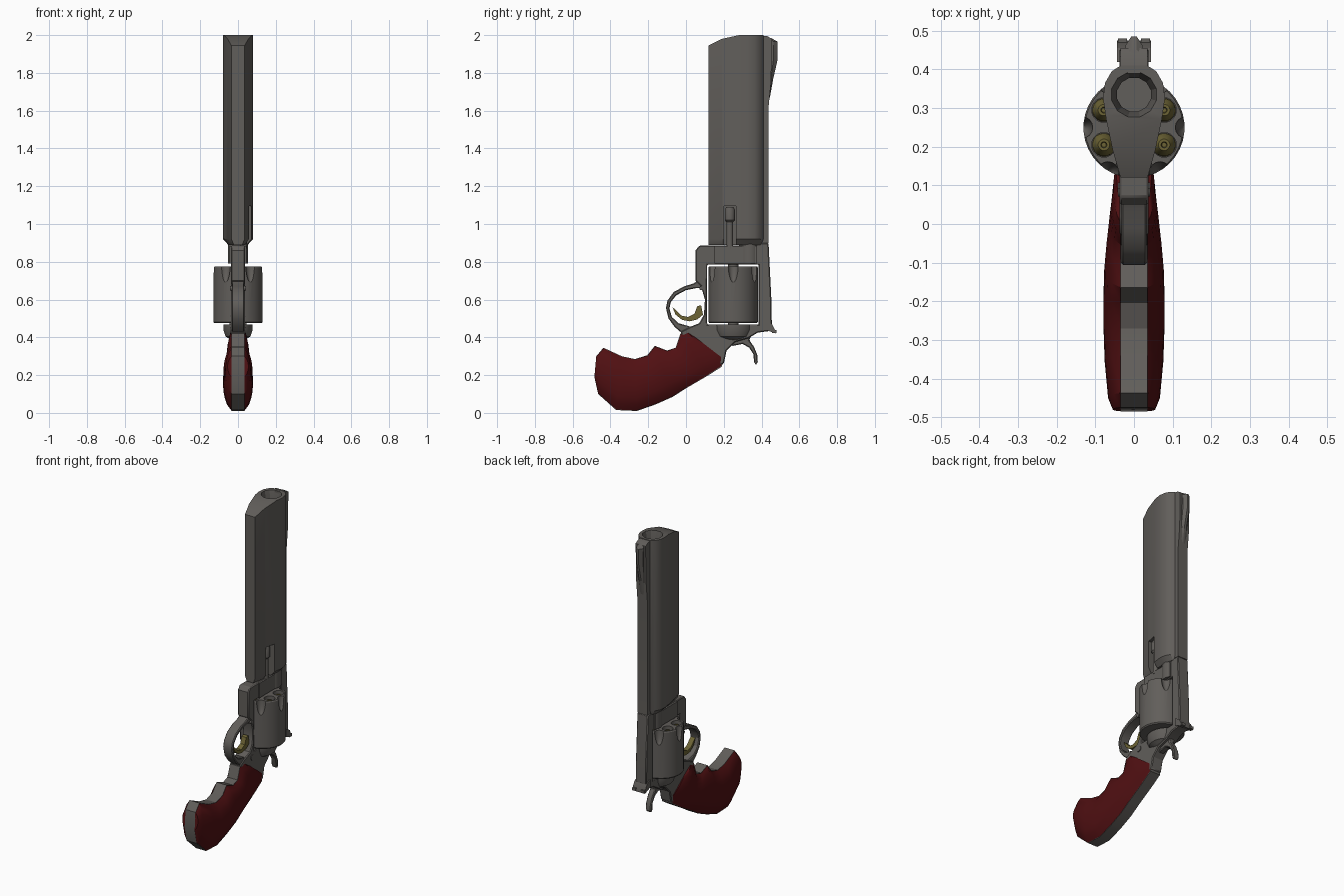
import bpy, bmesh, math
from mathutils import Matrix, Vector

if "Cube" in bpy.data.objects:
    bpy.data.objects.remove(bpy.data.objects["Cube"], do_unlink=True)


def material(name, rgb):
    m = bpy.data.materials.new(name)
    m.use_nodes = True
    m.diffuse_color = (*rgb, 1)
    bsdf = m.node_tree.nodes["Principled BSDF"]
    bsdf.inputs["Base Color"].default_value = (*rgb, 1)
    bsdf.inputs["Roughness"].default_value = 0.6
    return m


STEEL = material("gunmetal", (0.12, 0.112, 0.103))
RED = material("dark_red_wood", (0.08, 0.005, 0.006))
BRASS = material("dull_brass", (0.15, 0.125, 0.035))
parts = []


def finish(name, bm, mat):
    bmesh.ops.recalc_face_normals(bm, faces=bm.faces)
    me = bpy.data.meshes.new(name)
    bm.to_mesh(me)
    bm.free()
    me.materials.append(mat)
    ob = bpy.data.objects.new(name, me)
    bpy.context.collection.objects.link(ob)
    parts.append(ob)
    return ob


def loft(name, rings, mat=STEEL):
    """Skin closed rings of equal length and cap both ends."""
    bm = bmesh.new()
    loops = [[bm.verts.new(p) for p in r] for r in rings]
    n = len(loops[0])
    for a, b in zip(loops, loops[1:]):
        for i in range(n):
            j = (i + 1) % n
            bm.faces.new((a[i], a[j], b[j], b[i]))
    bm.faces.new(loops[0][::-1])
    bm.faces.new(loops[-1])
    return finish(name, bm, mat)


def plate(name, profile, half, mat=STEEL, x=0):
    """Side profile (y, z) extruded across x."""
    return loft(name, [[(x + s * half, y, z) for y, z in profile] for s in (-1, 1)], mat)


def box(y0, y1, z0, z1):
    return [(y0, z0), (y1, z0), (y1, z1), (y0, z1)]


def turned(name, profile, x, y, mat=STEEL, sides=24, sx=1):
    """Stack of (radius, z) circles around a vertical axis."""
    turn = [math.tau * (i + 0.5) / sides for i in range(sides)]
    return loft(name, [[(x + sx * r * math.cos(t), y + r * math.sin(t), z) for t in turn]
                       for r, z in profile], mat)


def cut(ob, cutter):
    mod = ob.modifiers.new("cut", "BOOLEAN")
    mod.object = cutter
    mod.solver = "EXACT"
    bpy.context.view_layer.objects.active = ob
    bpy.ops.object.modifier_apply(modifier=mod.name)
    parts.remove(cutter)
    bpy.data.objects.remove(cutter, do_unlink=True)


def soften(ob, width):
    mod = ob.modifiers.new("soft_edges", "BEVEL")
    mod.width = width
    mod.segments = 1
    mod.limit_method = "ANGLE"
    mod.angle_limit = math.radians(50)


# Barrel: teardrop section, sloped muzzle, bore and ejector rod notch
BORE_Y = 0.335
half = [(0.035, 0.12), (0.055, 0.19), (0.072, 0.27), (0.08, 0.325),
        (0.075, 0.365), (0.058, 0.395), (0.035, 0.41)]
section = half + [(-x, y) for x, y in reversed(half)]
barrel = loft("barrel", [[(x * s, y, z) for x, y in section]
                         for s, z in ((0.65, 0.89), (1, 0.92), (1, 2.0))])
cut(barrel, plate("muzzle_cutter", [(0.05, 1.91), (0.12, 1.945), (0.19, 1.98), (0.28, 2.0),
                                    (0.28, 2.1), (0.05, 2.1)], 0.2))
cut(barrel, turned("bore_cutter", [(0.045, 1.3), (0.045, 1.93), (0.062, 2.01)], 0, BORE_Y, sides=12))
cut(barrel, plate("notch_cutter", box(0.2, 0.265, 0.85, 1.095), 0.06, x=0.06))

# Ejector rod with its knob, in the notch
turned("ejector_rod", [(0.018, 0.87), (0.018, 1.01), (0.027, 1.02), (0.027, 1.075),
                       (0.02, 1.09)], 0.03, 0.232, sides=16)

# Sighting rib, front sight and rear sight
plate("top_rib", [(0.39, 0.9), (0.437, 0.9), (0.437, 1.62), (0.45, 1.75), (0.455, 1.98),
                  (0.43, 1.995), (0.39, 1.998)], 0.035)
blade = [(0.43, 1.62), (0.446, 1.68), (0.462, 1.77), (0.485, 1.87), (0.485, 1.965),
         (0.45, 1.985), (0.43, 1.99)]
loft("front_sight", [[(x, 0.43 + (y - 0.43) * k, z) for y, z in blade]
                     for x, k in ((-0.022, 0.6), (-0.007, 1), (0.007, 1), (0.022, 0.6))])
plate("rear_sight", [(0.42, 0.44), (0.475, 0.42), (0.475, 0.43), (0.455, 0.47), (0.42, 0.49)], 0.044)
for s in (-1, 1):
    plate("rear_sight_ear", box(0.455, 0.48, 0.423, 0.44), 0.012, x=s * 0.03)

# Frame with the cylinder window cut out
frame = plate("frame", [(-0.03, 0.43), (0.0, 0.36), (0.17, 0.25), (0.2, 0.26), (0.215, 0.33),
                        (0.26, 0.375), (0.33, 0.395), (0.38, 0.425), (0.455, 0.435),
                        (0.452, 0.6), (0.437, 0.9), (0.38, 0.9), (0.37, 0.885), (0.07, 0.885),
                        (0.05, 0.86), (0.05, 0.7), (0.08, 0.67), (0.1, 0.6), (0.095, 0.52),
                        (0.07, 0.475), (0.02, 0.455)], 0.038)
cut(frame, plate("window_cutter", box(0.112, 0.385, 0.468, 0.785), 0.2))
soften(frame, 0.008)
plate("crane", box(0.15, 0.375, 0.79, 0.883), 0.046)
turned("barrel_shank", [(0.055, 0.79), (0.055, 0.9)], 0, BORE_Y, sides=16)

# Recoil shield behind the cylinder
turned("recoil_shield", [(0.045, 0.385), (0.085, 0.405), (0.1, 0.44), (0.1, 0.467)], 0, 0.25, sx=0.78)

# Cylinder: six flutes between six chambers with cartridges
AXIS_Y = 0.25
cylinder = turned("cylinder", [(0.126, 0.475), (0.131, 0.482), (0.131, 0.77), (0.127, 0.776)],
                  0, AXIS_Y, sides=36)
for i in range(6):
    a = math.radians(60 * i)
    bm = bmesh.new()
    bmesh.ops.create_uvsphere(bm, u_segments=16, v_segments=12, radius=1)
    bmesh.ops.transform(bm, verts=bm.verts, matrix=Matrix.Translation(
        (0.135 * math.cos(a), AXIS_Y + 0.135 * math.sin(a), 0.8)) @ Matrix.Diagonal((0.029, 0.029, 0.11, 1)))
    cut(cylinder, finish("flute_cutter", bm, STEEL))
    a += math.radians(30)
    x, y = 0.09 * math.cos(a), AXIS_Y + 0.09 * math.sin(a)
    cut(cylinder, turned("chamber_cutter", [(0.032, 0.72), (0.032, 0.8)], x, y, sides=16))
    turned("cartridge", [(0.031, 0.715), (0.029, 0.735), (0.015, 0.762), (0.008, 0.762),
                         (0.006, 0.75)], x, y, BRASS, 16)
turned("cylinder_pin", [(0.028, 0.46), (0.028, 0.79)], 0, AXIS_Y, sides=16)

# Trigger guard and trigger
outer = [(0.07, 0.705), (0.04, 0.685), (-0.01, 0.67), (-0.065, 0.64), (-0.098, 0.595),
         (-0.106, 0.555), (-0.093, 0.5), (-0.06, 0.455), (-0.025, 0.425)]
inner = [(0.085, 0.66), (0.05, 0.66), (0.0, 0.65), (-0.052, 0.622), (-0.08, 0.587),
         (-0.088, 0.553), (-0.075, 0.508), (-0.04, 0.475), (0.03, 0.455)]
soften(plate("trigger_guard", outer + inner[::-1], 0.033), 0.005)
plate("trigger", [(-0.072, 0.56), (-0.055, 0.52), (-0.02, 0.492), (0.02, 0.485), (0.06, 0.495),
                  (0.09, 0.52), (0.08, 0.57), (0.06, 0.565), (0.045, 0.525), (0.01, 0.508),
                  (-0.025, 0.515), (-0.055, 0.545)], 0.016, BRASS)

# Hammer with curved spur
soften(plate("hammer", [(0.22, 0.36), (0.25, 0.355), (0.3, 0.365), (0.335, 0.345), (0.357, 0.31),
                        (0.36, 0.27), (0.37, 0.252), (0.38, 0.27), (0.378, 0.305),
                        (0.36, 0.35), (0.335, 0.385), (0.35, 0.42), (0.26, 0.42)], 0.019), 0.005)

# Grip: stations of (upper point, lower point, bulge) shared by core and panels
stations = [((-0.475, 0.30), (-0.485, 0.19), 0.022), ((-0.437, 0.345), (-0.465, 0.10), 0.034),
            ((-0.34, 0.30), (-0.37, 0.015), 0.043), ((-0.27, 0.285), (-0.26, 0.01), 0.046),
            ((-0.205, 0.305), (-0.16, 0.045), 0.046), ((-0.165, 0.355), (-0.07, 0.085), 0.044),
            ((-0.10, 0.33), (0.0, 0.13), 0.038), ((-0.055, 0.345), (0.06, 0.165), 0.032),
            ((-0.03, 0.42), (0.12, 0.20), 0.026), ((0.0, 0.435), (0.19, 0.245), 0.02),
            ((0.05, 0.40), (0.2, 0.285), 0.012)]
CORE = 0.035
plate("grip_core", [s[0] for s in stations] + [s[1] for s in stations[::-1]], CORE)
STEPS = 8
for side, label in ((1, "left"), (-1, "right")):
    rings = []
    for up, low, bulge in stations:
        up, low = Vector(up), Vector(low)
        ring = []
        for i in range(STEPS + 1):
            t = i / STEPS
            p = up.lerp(low, t)
            ring.append((side * (CORE - 0.002 + bulge * max(0, math.sin(math.pi * t)) ** 0.6), p.x, p.y))
        rings.append(ring)
    loft(label + "_grip_panel", rings, RED)

# Frame pins on both sides
for y, z, r in ((0.09, 0.435, 0.018), (0.082, 0.66, 0.011)):
    plate("frame_pin", [(y + r * math.cos(math.tau * i / 12), z + r * math.sin(math.tau * i / 12))
                        for i in range(12)], 0.042)

# Smooth shading with sharp edges kept
bpy.ops.object.select_all(action="DESELECT")
for ob in parts:
    ob.select_set(True)
bpy.context.view_layer.objects.active = parts[0]
bpy.ops.object.shade_smooth_by_angle(angle=math.radians(28))
